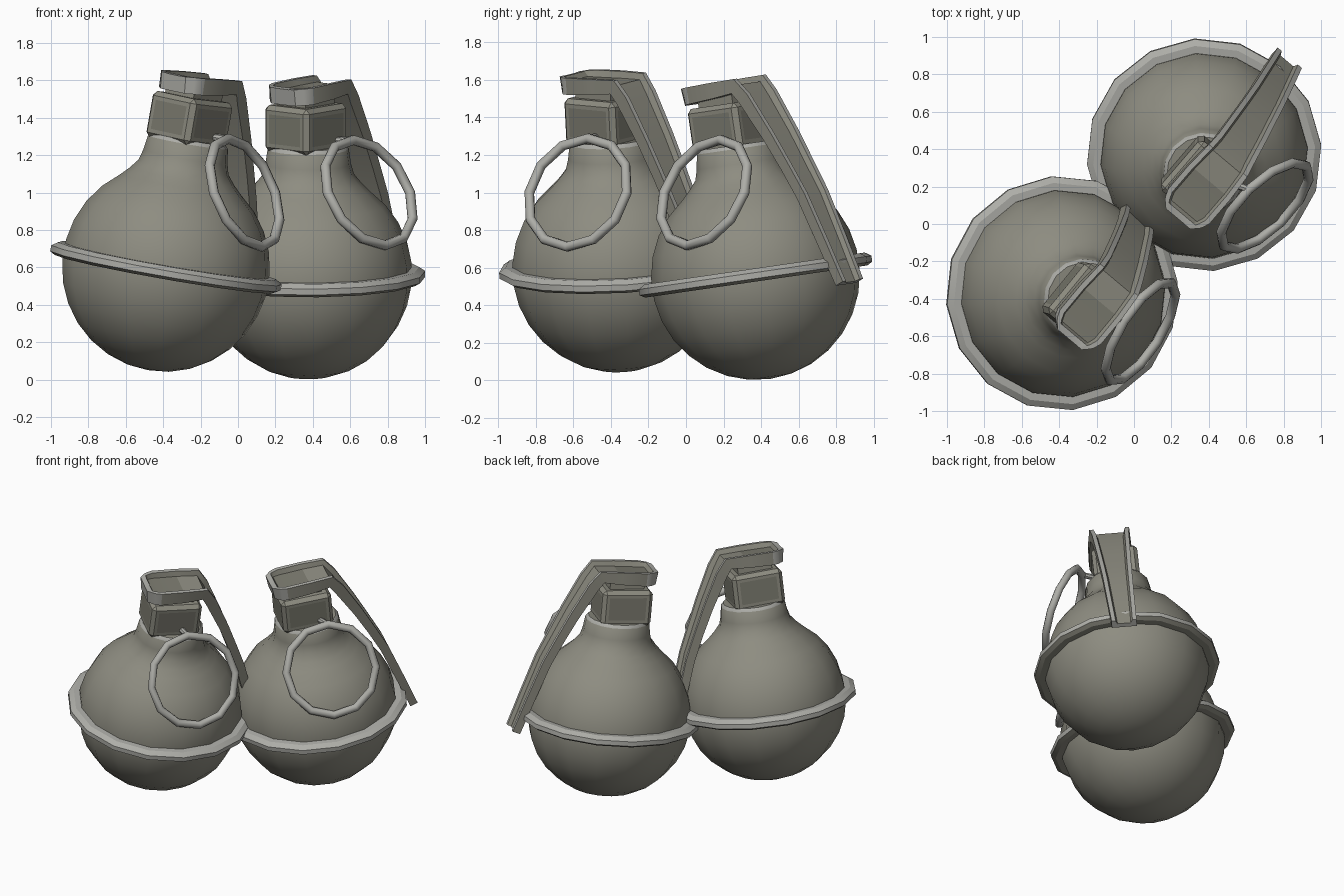
import bpy, bmesh, math
from mathutils import Vector, Matrix

if "Cube" in bpy.data.objects:
    bpy.data.objects.remove(bpy.data.objects["Cube"])


def material(name, rgb):
    m = bpy.data.materials.new(name)
    m.diffuse_color = (*rgb, 1)
    m.use_nodes = True
    m.node_tree.nodes["Principled BSDF"].inputs["Base Color"].default_value = m.diffuse_color
    return m


MATS = [material("olive_grey", (0.27, 0.265, 0.22)),
        material("worn_light_grey", (0.42, 0.42, 0.39)),
        material("dark_olive", (0.20, 0.197, 0.16))]
BODY, WORN, DARK = range(3)


def finish(bm, name, matrix, angle=40):
    bmesh.ops.recalc_face_normals(bm, faces=bm.faces)
    me = bpy.data.meshes.new(name)
    bm.to_mesh(me)
    bm.free()
    for m in MATS:
        me.materials.append(m)
    ob = bpy.data.objects.new(name, me)
    bpy.context.collection.objects.link(ob)
    ob.matrix_world = matrix
    bpy.ops.object.select_all(action='DESELECT')
    ob.select_set(True)
    bpy.context.view_layer.objects.active = ob
    bpy.ops.object.shade_smooth_by_angle(angle=math.radians(angle))
    return ob


def lathe(name, profile, matrix, worn=lambda r, z: False, closed=False, sides=16, angle=40):
    """Revolve (radius, height) points around local z."""
    bm = bmesh.new()
    rings = []
    for r, z in profile:
        if r < 1e-5:
            rings.append([bm.verts.new((0, 0, z))] * sides)
        else:
            rings.append([bm.verts.new((r * math.cos(t), r * math.sin(t), z))
                          for t in (2 * math.pi * k / sides for k in range(sides))])
    n = len(profile)
    for i in range(n if closed else n - 1):
        j = (i + 1) % n
        r = (profile[i][0] + profile[j][0]) / 2
        z = (profile[i][1] + profile[j][1]) / 2
        for k in range(sides):
            q = (k + 1) % sides
            vs = list(dict.fromkeys([rings[i][k], rings[i][q], rings[j][q], rings[j][k]]))
            bm.faces.new(vs).material_index = WORN if worn(r, z) else BODY
    return finish(bm, name, matrix, angle)


def lever(name, matrix):
    """Upward-open channel swept along the cap and down the side."""
    # along, height, half width, thickness, depth of the channel
    stations = [(-.24, 1.035, .085, .09, .002), (-.205, 1.04, .12, .09, .002),
                (-.19, 1.04, .13, .09, .03), (-.15, 1.042, .145, .09, .035),
                (.02, 1.048, .145, .085, .035), (.175, 1.05, .135, .08, .035),
                (.245, .96, .125, .075, .035), (.36, .74, .115, .065, .03),
                (.44, .57, .107, .06, .028), (.52, .395, .10, .06, .025),
                (.61, .13, .092, .058, .025), (.685, -.10, .085, .055, .025)]
    bm = bmesh.new()
    rows = []
    for i, (a, h, hw, th, d) in enumerate(stations):
        p, q = stations[max(i - 1, 0)], stations[min(i + 1, len(stations) - 1)]
        t = Vector((q[0] - p[0], q[1] - p[1])).normalized()
        nx, nz = -t.y, t.x
        iw = hw - .028
        section = [(-hw, 0), (-iw, 0), (-iw + .012, -d), (iw - .012, -d),
                   (iw, 0), (hw, 0), (hw, -th), (-hw, -th)]
        rows.append([bm.verts.new((a + nx * s, y - .02, h + nz * s)) for y, s in section])
    for i in range(len(rows) - 1):
        for k in range(8):
            j = (k + 1) % 8
            f = bm.faces.new((rows[i][k], rows[i][j], rows[i + 1][j], rows[i + 1][k]))
            if k in (0, 4) or i == 0 or (i < 3 and k in (5, 7)):
                f.material_index = WORN
            elif k == 2 and 2 <= i <= 3:
                f.material_index = DARK
    for row in (rows[0], rows[-1]):
        bm.faces.new(row).material_index = WORN
    return finish(bm, name, matrix, 30)


def box(name, size, centre, matrix, bevel=0.0):
    bm = bmesh.new()
    bmesh.ops.create_cube(bm, size=1)
    for v in bm.verts:
        v.co = Vector([c * s for c, s in zip(v.co, size)]) + Vector(centre)
    if bevel:
        bmesh.ops.bevel(bm, geom=bm.edges[:], offset=bevel, segments=1, affect='EDGES')
        big = [f for f in bm.faces if f.calc_area() > .02]
        for f in bm.faces:
            f.material_index = BODY
        # darker panels inset on the four sides
        sides = [f for f in big if abs(f.normal.z) < .5]
        bmesh.ops.inset_individual(bm, faces=sides, thickness=.03)
        for f in sides:
            f.material_index = DARK
    return finish(bm, name, matrix, 30)


def pull_ring(name, centre, normal):
    tube = [(.307 + .027 * math.cos(k * math.pi / 4), .027 * math.sin(k * math.pi / 4))
            for k in range(8)]
    m = Matrix.Translation(centre) @ Vector(normal).to_track_quat('Z', 'Y').to_matrix().to_4x4()
    return lathe(name, tube, m, lambda r, z: True, closed=True, sides=12, angle=50)


def pin(name, start, end):
    start, end = Vector(start), Vector(end)
    d = end - start
    m = Matrix.Translation(start) @ d.to_track_quat('Z', 'Y').to_matrix().to_4x4()
    return lathe(name, [(0, 0), (.02, 0), (.02, d.length), (0, d.length)], m,
                 lambda r, z: True, sides=8)


def grenade(tag, centre, lean, ring_centre, ring_normal):
    # tilted frame: local x runs along the lever, local z is the body axis
    n = Vector((*lean, 1)).normalized()
    yaw = math.radians(50)
    u = Vector((math.cos(yaw), math.sin(yaw), 0))
    u = (u - n * u.dot(n)).normalized()
    v = n.cross(u)
    frame = Matrix.Translation(centre) @ Matrix((u, v, n)).transposed().to_4x4()

    # ball and neck
    R = .558
    ball = [(R * math.cos(math.radians(t)), R * math.sin(math.radians(t)))
            for t in range(-90, 55, 12)]
    ball[0] = (0, -R)
    ball += [(.285, .495), (.245, .545), (.23, .60), (.218, .68), (.20, .70), (0, .70)]
    lathe(tag + "_body", ball, frame, lambda r, z: .685 < z < .695)
    # seam flange around the middle
    lathe(tag + "_seam_flange", [(.53, .036), (.595, .036), (.628, .014), (.628, -.018),
                                 (.60, -.034), (.53, -.034)], frame,
          lambda r, z: r > .56 and z > -.005, closed=True, angle=25)
    # fuse block, post under the cap, and lever
    box(tag + "_fuse_block", (.35, .31, .25), (-.02, 0, .80), frame, .025)
    box(tag + "_fuse_post", (.24, .2, .14), (-.02, 0, .93), frame)
    lever(tag + "_safety_lever", frame)
    # pull ring and its pin
    pull_ring(tag + "_pull_ring", ring_centre, ring_normal)
    m = Vector(ring_normal).normalized()
    up = Vector((0, 0, 1))
    top = Vector(ring_centre) + (up - m * up.dot(m)).normalized() * .307
    pin(tag + "_pin", frame @ Vector((0, 0, .72)), top)


grenade("front_grenade", (-.385, -.37, .60), (.175, -.05),
        (.035, -.575, 1.0), (.79, -.50, .34))
grenade("rear_grenade", (.375, .37, .56), (0, -.145),
        (.70, .097, 1.0), (.64, -.66, .40))
